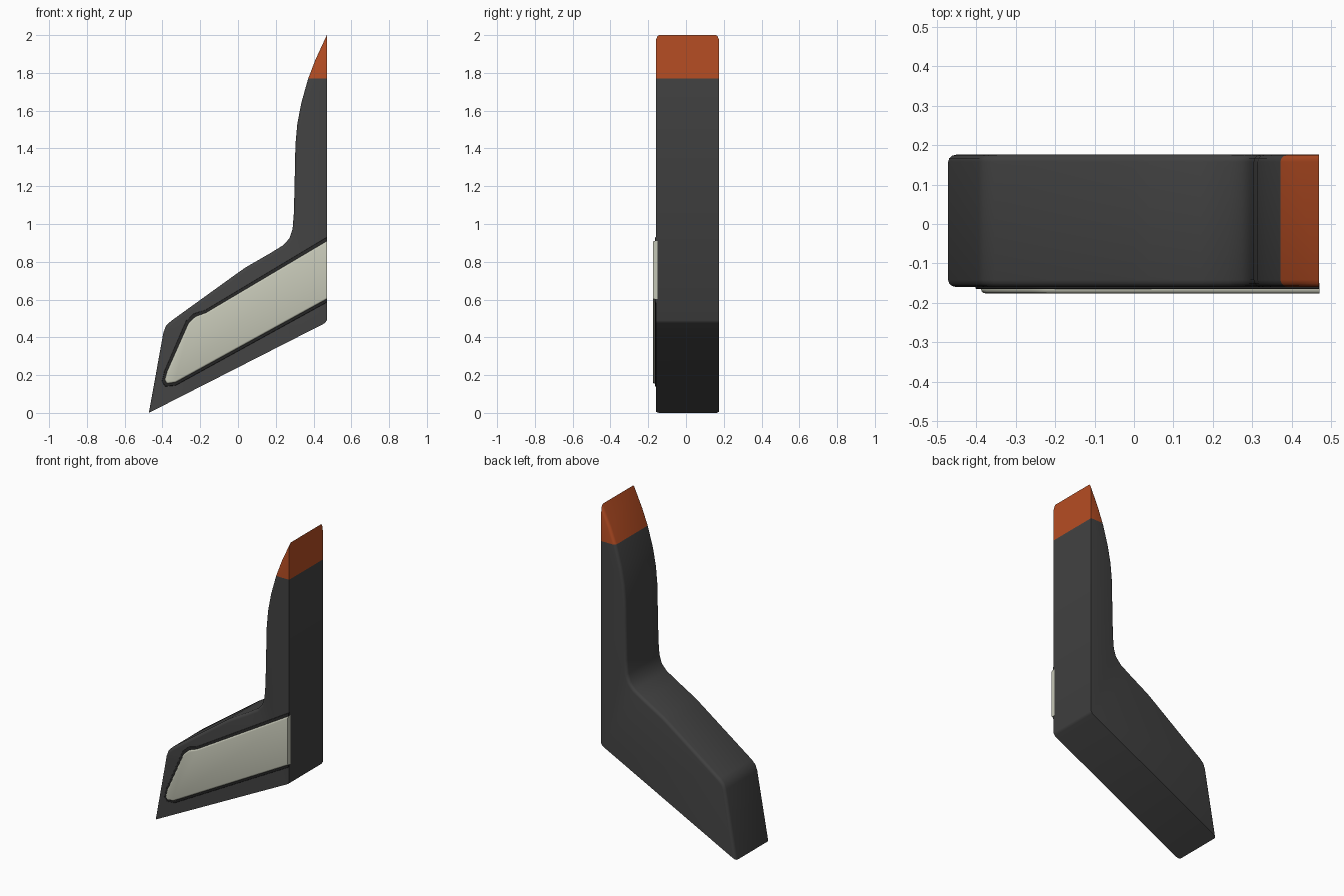
import bpy, bmesh

if "Cube" in bpy.data.objects:
    bpy.data.objects.remove(bpy.data.objects["Cube"])

FRONT, BACK, TIP_Z = -0.16, 0.176, 1.77


def material(name, rgb):
    m = bpy.data.materials.new(name)
    m.diffuse_color = (*rgb, 1)
    m.use_nodes = True
    m.node_tree.nodes["Principled BSDF"].inputs["Base Color"].default_value = m.diffuse_color
    return m


dark = material("dark_grey", (0.055, 0.055, 0.055))
black = material("near_black", (0.02, 0.02, 0.02))
orange = material("burnt_orange", (0.47, 0.075, 0.017))
cream = material("pale_cream", (0.56, 0.57, 0.47))


def prism(name, profile, y0, y1, mat, rim, bevel, both=True, keep=None):
    """Extrude an x-z profile along y, rounding the rim edges that start at indices in rim.
    keep = 'below' or 'above' retains one side of the colour break at TIP_Z."""
    bm = bmesh.new()
    n = len(profile)
    a = [bm.verts.new((x, y0, z)) for x, z in profile]
    b = [bm.verts.new((x, y1, z)) for x, z in profile]
    bm.faces.new(a)
    bm.faces.new(b[::-1])
    for i in range(n):
        j = (i + 1) % n
        bm.faces.new((a[i], b[i], b[j], a[j]))
    bmesh.ops.recalc_face_normals(bm, faces=bm.faces)
    edges = [bm.edges.get((r[i], r[(i + 1) % n]))
             for r in ((a, b) if both else (a,)) for i in rim]
    bmesh.ops.bevel(bm, geom=edges, offset=bevel, offset_type='OFFSET',
                    segments=3, profile=0.5, affect='EDGES', clamp_overlap=True)
    if keep:
        bmesh.ops.bisect_plane(bm, geom=bm.verts[:] + bm.edges[:] + bm.faces[:],
                               plane_co=(0, 0, TIP_Z), plane_no=(0, 0, 1),
                               clear_outer=keep == 'below', clear_inner=keep == 'above')
    mesh = bpy.data.meshes.new(name)
    bm.to_mesh(mesh)
    bm.free()
    mesh.materials.append(mat)
    ob = bpy.data.objects.new(name, mesh)
    bpy.context.collection.objects.link(ob)
    bpy.ops.object.select_all(action='DESELECT')
    ob.select_set(True)
    bpy.context.view_layer.objects.active = ob
    bpy.ops.object.shade_smooth_by_angle(angle=0.6)
    return ob


# Bent fin: swept foot rising into an upright blade with a pointed tip
fin = [(-0.472, 0), (0.46, 0.475), (0.47, 0.49), (0.47, 2.0),
       (0.41, 1.87), (0.37, 1.765), (0.335, 1.64), (0.314, 1.53), (0.304, 1.42),
       (0.301, 1.28), (0.296, 1.06), (0.289, 0.975), (0.273, 0.925), (0.24, 0.888),
       (0.17, 0.845), (0.04, 0.77), (0.0, 0.742), (-0.355, 0.486), (-0.382, 0.46),
       (-0.395, 0.425)]
outer_rim = range(3, len(fin))
prism("fin_body", fin, FRONT, BACK, dark, outer_rim, 0.018, keep='below')
prism("fin_tip", fin, FRONT, BACK, orange, outer_rim, 0.018, keep='above')

# Dark trim around the front panel
trim = [(0.47, 0.585), (0.47, 0.93), (-0.17, 0.546), (-0.235, 0.525), (-0.275, 0.487),
        (-0.39, 0.22), (-0.403, 0.165), (-0.385, 0.14), (-0.33, 0.145)]
prism("panel_trim", trim, -0.165, -0.15, black, range(1, len(trim)), 0.004, both=False)

# Pale raised panel
panel = [(0.471, 0.603), (0.471, 0.91), (-0.17, 0.53), (-0.225, 0.51), (-0.262, 0.475),
         (-0.375, 0.22), (-0.388, 0.175), (-0.376, 0.155), (-0.33, 0.162)]
prism("front_panel", panel, -0.176, -0.15, cream, range(1, len(panel)), 0.009, both=False)
